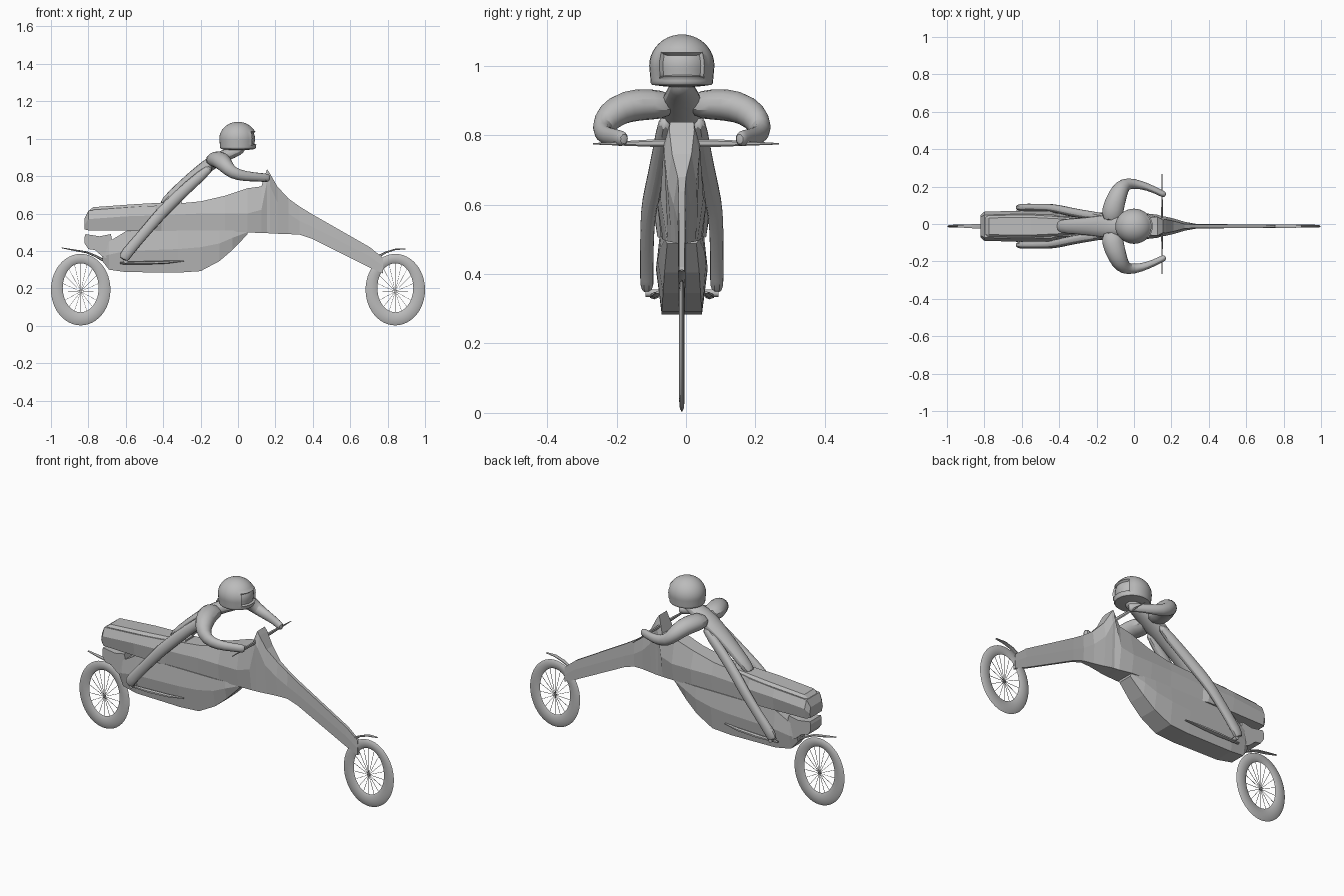
import bpy, bmesh, math
from mathutils import Vector

C = -0.012  # centre plane of the bike in y
grey = bpy.data.materials.new("plain grey")
grey.diffuse_color = (0.5, 0.5, 0.5, 1)


def finish(name, bm, angle=0, mirror=False, sub=0):
    bmesh.ops.recalc_face_normals(bm, faces=bm.faces)
    me = bpy.data.meshes.new(name)
    bm.to_mesh(me)
    bm.free()
    ob = bpy.data.objects.new(name, me)
    bpy.context.collection.objects.link(ob)
    ob.location.y = C
    me.materials.append(grey)
    if angle:
        me.shade_smooth()
        me.set_sharp_from_angle(angle=math.radians(angle))
    if mirror:
        m = ob.modifiers.new("mirror", 'MIRROR')
        m.use_axis = (False, True, False)
    if sub:
        ob.modifiers.new("smooth", 'SUBSURF').levels = sub
        ob.modifiers["smooth"].render_levels = sub
    return ob


def skin(bm, rings, caps=True, closed=False):
    """Join rings of points with quads."""
    vs = [[bm.verts.new(p) for p in r] for r in rings]
    n = len(vs[0])
    pairs = list(zip(vs, vs[1:])) + ([(vs[-1], vs[0])] if closed else [])
    for a, b in pairs:
        for i in range(n):
            j = (i + 1) % n
            bm.faces.new((a[i], a[j], b[j], b[i]))
    if caps and not closed:
        bm.faces.new(vs[0])
        bm.faces.new(vs[-1])


def loft(name, sections, angle=0):
    """Sections: x, bottom, top, half widths bottom/middle/top, middle height."""
    bm = bmesh.new()
    skin(bm, [[(x, wb, zb), (x, wm, zm), (x, wt, zt), (x, -wt, zt), (x, -wm, zm), (x, -wb, zb)]
              for x, zb, zt, wb, wm, wt, zm in sections])
    return finish(name, bm, angle)


def tube_into(bm, path, sides=8):
    """Path points: x, y, z, half width, half thickness."""
    pts = [Vector(p[:3]) for p in path]
    rings = []
    for i, p in enumerate(path):
        t = (pts[min(i + 1, len(pts) - 1)] - pts[max(i - 1, 0)]).normalized()
        s = t.cross(Vector((0, 0, 1)))
        s = s.normalized() if s.length > 1e-3 else Vector((0, 1, 0))
        n = s.cross(t)
        rings.append([pts[i] + s * p[3] * math.cos(a) + n * p[4] * math.sin(a)
                      for a in (2 * math.pi * (k + 0.5) / sides for k in range(sides))])
    skin(bm, rings)


def tube(name, path, sides=8, angle=50, mirror=False, sub=0):
    bm = bmesh.new()
    tube_into(bm, path, sides)
    return finish(name, bm, angle, mirror, sub)


# Wheels: tall oval tyres with wire spokes
def wheel(name, x):
    bm = bmesh.new()
    rings = []
    for i in range(48):
        a = 2 * math.pi * i / 48
        ring = []
        for k in range(8):
            t = 2 * math.pi * k / 8
            f = 0.5 + 0.5 * math.cos(t)  # 1 at tread, 0 at inner rim
            rx, rz, cz = 0.096 + 0.063 * f, 0.131 + 0.06 * f, 0.203 - 0.01 * f
            ring.append((x + rx * math.cos(a), 0.008 * math.sin(t), cz + rz * math.sin(a)))
        rings.append(ring)
    skin(bm, rings, closed=True)
    finish(name + "_tyre", bm, 60)
    bm = bmesh.new()
    for i in range(18):
        a = 2 * math.pi * (i + 0.5) / 18
        tube_into(bm, [(x, 0, 0.183, 0.0012, 0.0012),
                       (x + 0.097 * math.cos(a), 0, 0.203 + 0.132 * math.sin(a), 0.0012, 0.0012)], 4)
    tube_into(bm, [(x, -0.008, 0.183, 0.006, 0.006), (x, 0.008, 0.183, 0.006, 0.006)], 8)
    finish(name + "_spokes", bm)


wheel("rear_wheel", -0.841)
wheel("front_wheel", 0.841)

# Main body running from the tail through the cowl into the thin front fork
loft("main_body", [
    (-0.82, .515, .575, .05, .06, .05, .54),
    (-0.80, .51, .615, .065, .078, .06, .57),
    (-0.60, .508, .63, .07, .083, .066, .585),
    (-0.44, .506, .642, .07, .08, .062, .59),
    (-0.41, .505, .645, .06, .067, .054, .59),
    (-0.20, .505, .665, .06, .067, .045, .60),
    (-0.07, .502, .695, .06, .07, .042, .60),
    (0.05, .50, .735, .055, .07, .045, .60),
    (0.125, .495, .745, .045, .062, .05, .62),
    (0.155, .495, .838, .042, .052, .034, .77),
    (0.17, .494, .815, .04, .051, .036, .75),
    (0.21, .492, .745, .03, .042, .028, .66),
    (0.27, .49, .68, .018, .024, .012, .60),
    (0.33, .487, .637, .011, .013, .009, .56),
    (0.395, .465, .597, .010, .011, .009, .53),
    (0.705, .31, .42, .009, .010, .008, .37),
    (0.775, .28, .363, .008, .009, .007, .32)])

# Raised seat pad on the tail
loft("seat_pad", [
    (-0.80, .60, .612, .045, .05, .04, .605),
    (-0.775, .60, .634, .055, .058, .045, .62),
    (-0.55, .61, .65, .058, .06, .047, .635),
    (-0.30, .63, .664, .045, .046, .035, .65)])

# Engine hull under the body
loft("engine_hull", [
    (-0.725, .345, .40, .03, .04, .04, .37),
    (-0.69, .30, .45, .045, .06, .05, .38),
    (-0.60, .287, .505, .055, .072, .06, .40),
    (-0.32, .284, .508, .058, .074, .064, .41),
    (-0.20, .292, .508, .058, .074, .064, .42),
    (-0.10, .345, .508, .054, .07, .064, .44),
    (-0.03, .405, .508, .05, .064, .06, .47),
    (0.05, .488, .508, .042, .05, .048, .50)])

# Hooked tail piece above the rear wheel
bm = bmesh.new()
prof = [(-.815, .49), (-.74, .478), (-.68, .49), (-.66, .40), (-.70, .36), (-.725, .37), (-.765, .405), (-.80, .41), (-.82, .44),
        (-.82, .475)]
skin(bm, [[(x, y, z) for x, z in prof] for y in (-0.05, 0.05)])
finish("tail_piece", bm)

# Mudguards: thin curved strips
tube("rear_mudguard", [(-.945, 0, .417, .006, .002), (-.88, 0, .405, .012, .004), (-.81, 0, .393, .014, .005),
                       (-.76, 0, .372, .014, .006), (-.71, 0, .345, .012, .008)], 6)
tube("front_mudguard", [(.74, 0, .365, .008, .008), (.79, 0, .392, .012, .005), (.84, 0, .408, .012, .004),
                        (.895, 0, .411, .006, .002)], 6)

# Side blades and foot pegs on the hull
tube("side_blade", [(-.63, .078, .335, .008, .006), (-.50, .08, .336, .014, .009), (-.38, .078, .340, .012, .008),
                    (-.29, .070, .347, .006, .003)], 6, mirror=True)
tube("foot_peg", [(-.60, .05, .345, .01, .01), (-.60, .105, .345, .012, .012)], 8, mirror=True)

# Handlebar tapering to both tips
tube("handlebar", [(.15, -.256, .775, .002, .002), (.15, -.08, .777, .005, .011),
                   (.15, .10, .777, .005, .011), (.15, .28, .775, .002, .002)], 6, angle=30)

# Rider: torso with neck, legs, arms
tube("rider_torso", [(-.41, 0, .64, .035, .025), (-.36, 0, .695, .045, .028), (-.24, 0, .80, .052, .034),
                     (-.13, 0, .88, .075, .042), (-.06, 0, .915, .055, .036), (0, 0, .935, .04, .03),
                     (.03, 0, .96, .036, .03)], mirror=False, sub=1)
tube("rider_leg", [(-.13, .045, .86, .025, .03), (-.26, .06, .75, .026, .033), (-.38, .085, .635, .026, .036),
                   (-.43, .098, .58, .024, .034), (-.52, .101, .475, .021, .031), (-.60, .101, .385, .022, .034),
                   (-.615, .1, .35, .02, .034)], mirror=True, sub=1)
tube("rider_arm", [(-.12, .02, .885, .06, .04), (-.115, .09, .89, .065, .05), (-.09, .16, .885, .056, .052),
                   (-.065, .212, .855, .048, .046), (-.03, .232, .815, .034, .036), (.04, .222, .798, .024, .03),
                   (.11, .195, .795, .019, .025), (.155, .172, .79, .02, .026), (.17, .165, .788, .014, .018)],
     mirror=True, sub=1)

# Helmet: dome with a straighter chin and a sunken visor
bm = bmesh.new()
bmesh.ops.create_uvsphere(bm, u_segments=32, v_segments=20, radius=1)
for v in bm.verts:
    x, y, z = v.co
    if z < 0:
        h = math.hypot(x, y)
        k = min(1 + 0.06 * z, h * 2) / h if h > 1e-4 else 1
        x, y = x * k, y * k
    v.co = (x * 0.1, y * 0.094, 1.0 + z * (0.09 if z > 0 else 0.062))
bm.normal_update()
window = []
for f in bm.faces:
    c = f.calc_center_median()
    if c.x > 0.04 and abs(c.y) < 0.066 and 0.965 < c.z < 1.045:
        window.append(f)
bmesh.ops.inset_region(bm, faces=window, thickness=0.005, depth=0.003)
bmesh.ops.inset_region(bm, faces=window, thickness=0.003, depth=-0.012)
finish("rider_helmet", bm, 35)
